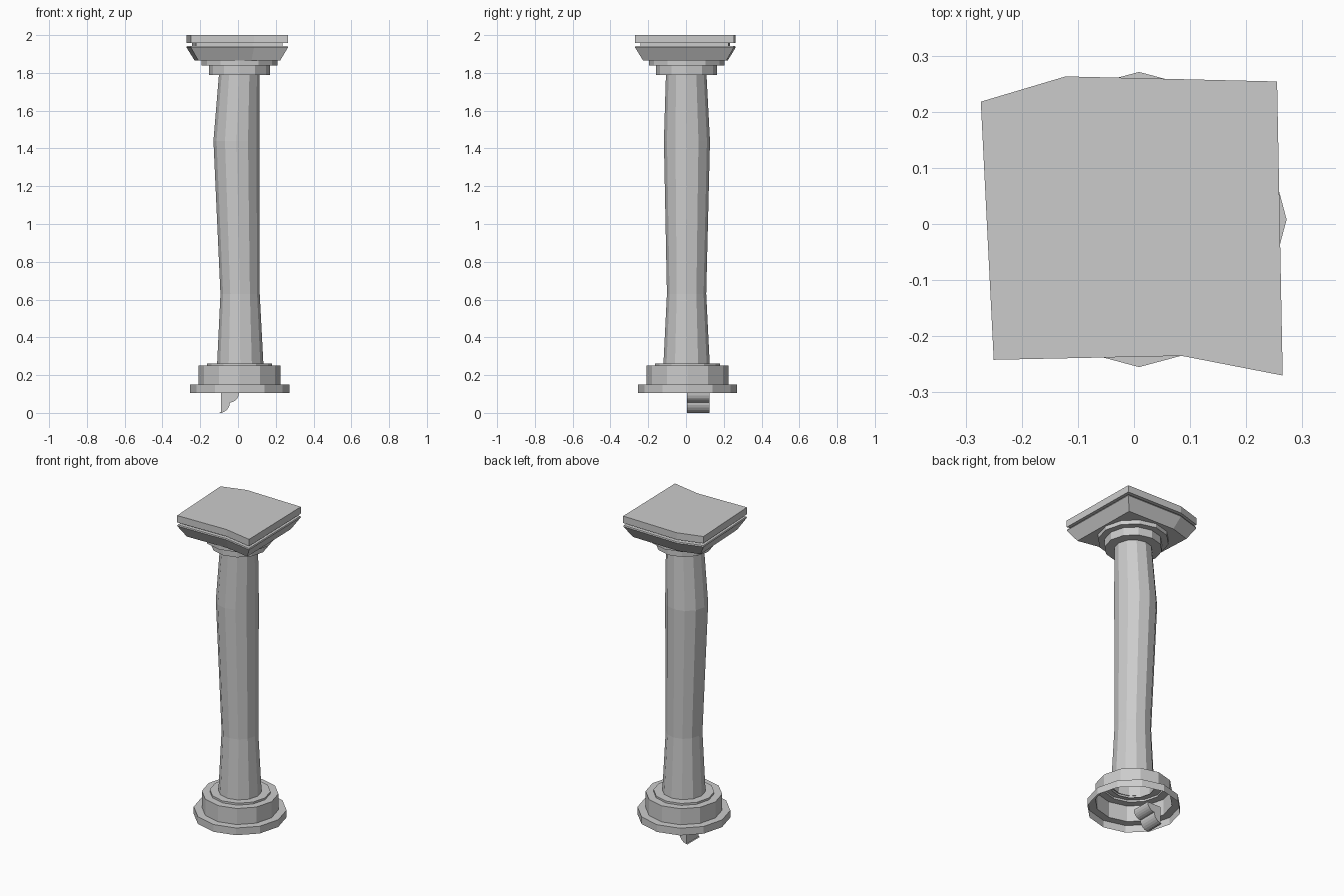
import bpy, math

if "Cube" in bpy.data.objects:
    bpy.data.objects.remove(bpy.data.objects["Cube"])

# Weathered outline shared by the square capital slabs
SLAB = [(-0.273, 0.218), (-0.25, -0.242), (0.085, -0.235),
        (0.265, -0.27), (0.255, 0.254), (-0.122, 0.263)]


def loft(name, rings, cap_bottom=False, cap_top=False):
    """Join equal-length closed rings of points with flat quads."""
    n = len(rings[0])
    verts = [p for r in rings for p in r]
    faces = [(k * n + i, k * n + (i + 1) % n, (k + 1) * n + (i + 1) % n, (k + 1) * n + i)
             for k in range(len(rings) - 1) for i in range(n)]
    if cap_bottom:
        faces.append(tuple(reversed(range(n))))
    if cap_top:
        faces.append(tuple(range(len(verts) - n, len(verts))))
    mesh = bpy.data.meshes.new(name)
    mesh.from_pydata(verts, [], faces)
    obj = bpy.data.objects.new(name, mesh)
    bpy.context.collection.objects.link(obj)
    return obj


def ring(r, z, cx=0.009, cy=0.005, n=12):
    return [(cx + r * math.cos(2 * math.pi * i / n),
             cy + r * math.sin(2 * math.pi * i / n), z) for i in range(n)]


def slab(s, z):
    return [(x * s, y * s, z) for x, y in SLAB]


# Stepped round base, hollow underneath
loft("base", [ring(r, z, 0.009, 0.008) for r, z in
              [(0.263, 0.105), (0.263, 0.15), (0.217, 0.15), (0.217, 0.25),
               (0.172, 0.25), (0.172, 0.262), (0.122, 0.262)]])

# Worn, slightly bent shaft
loft("shaft", [ring(0.123, 0.25, 0.012, 0.003), ring(0.104, 0.63, 0.011, 0.003),
               ring(0.122, 1.44, -0.008, 0.005), ring(0.107, 1.80, 0.007, 0.001)])

# Round collar below the capital
loft("collar", [ring(r, z, 0.008, 0.003) for r, z in
                [(0.105, 1.79), (0.162, 1.79), (0.162, 1.84), (0.2, 1.84), (0.2, 1.865)]])

# Flared square capital, recess and top slab
loft("capital", [slab(s, z) for s, z in
                 [(0.84, 1.865), (1.0, 1.935), (0.99, 1.942), (0.89, 1.942),
                  (0.89, 1.957), (1.0, 1.957), (1.0, 2.0)]], True, True)

# Two small rounded fragments under the base
for name, x1, z0, z1 in [("upper_fragment", 0.005, 0.055, 0.105),
                         ("lower_fragment", -0.043, 0.0, 0.055)]:
    r = z1 - z0
    prof = [(-0.09, z1), (-0.09, z0)]
    prof += [(x1 - r + r * math.sin(a), z1 - r * math.cos(a))
             for a in [math.radians(15 * i) for i in range(7)]]
    loft(name, [[(x, y, z) for x, z in prof] for y in (0.125, 0.005)], True, True)
